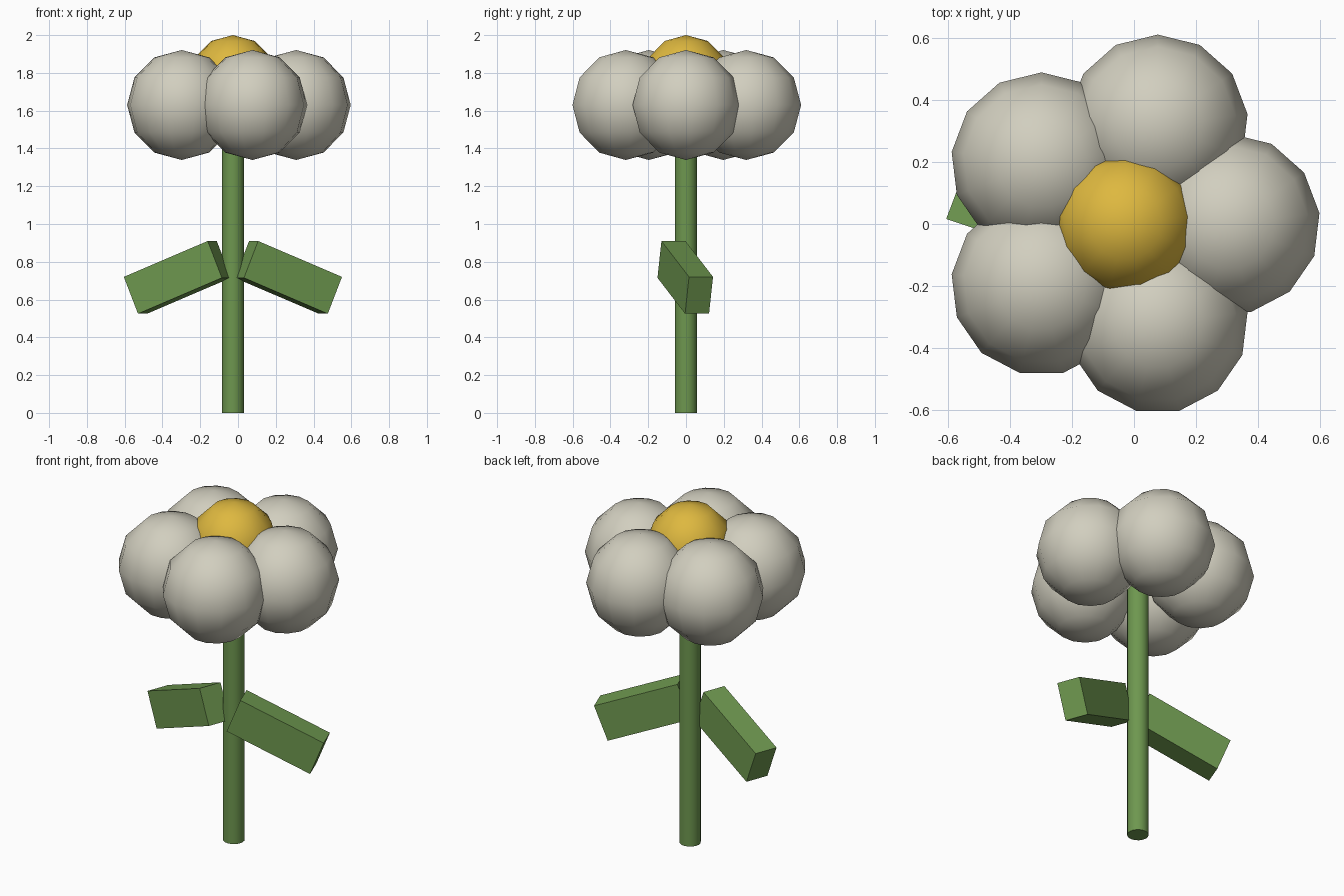
import bpy, bmesh, math
from mathutils import Matrix, Vector

if "Cube" in bpy.data.objects:
    bpy.data.objects.remove(bpy.data.objects["Cube"])

AXIS_X = -0.027          # flower axis is slightly off centre


def material(name, rgb):
    m = bpy.data.materials.new(name)
    m.diffuse_color = (*rgb, 1)
    m.use_nodes = True
    m.node_tree.nodes["Principled BSDF"].inputs["Base Color"].default_value = m.diffuse_color
    return m


WHITE = material("cream white", (0.64, 0.62, 0.52))
YELLOW = material("golden yellow", (0.73, 0.48, 0.05))
GREEN = material("leaf green", (0.155, 0.31, 0.078))


def finish(name, bm, mat, smooth_angle=None):
    bmesh.ops.recalc_face_normals(bm, faces=bm.faces)
    me = bpy.data.meshes.new(name)
    bm.to_mesh(me)
    bm.free()
    me.materials.append(mat)
    ob = bpy.data.objects.new(name, me)
    bpy.context.collection.objects.link(ob)
    if smooth_angle:
        bpy.ops.object.select_all(action='DESELECT')
        ob.select_set(True)
        bpy.context.view_layer.objects.active = ob
        bpy.ops.object.shade_smooth_by_angle(angle=math.radians(smooth_angle))
    return ob


def ball(name, centre, radius, mat):
    bm = bmesh.new()
    bmesh.ops.create_uvsphere(bm, u_segments=13, v_segments=6, radius=radius)
    # turn the ball so that one rim point faces +y
    rim = max(bm.verts, key=lambda v: v.co.xy.length).co
    turn = Matrix.Rotation(math.pi / 2 - math.atan2(rim.y, rim.x), 4, 'Z')
    bmesh.ops.transform(bm, matrix=Matrix.Translation(centre) @ turn, verts=bm.verts)
    finish(name, bm, mat, 60)


# Ring of five round petals
for i in range(5):
    a = math.radians(72 * i)
    ball(f"petal_{i + 1}", (AXIS_X + 0.335 * math.cos(a), 0.335 * math.sin(a), 1.63), 0.291, WHITE)

# Flower centre
ball("flower_centre", (AXIS_X, 0, 1.768), 0.232, YELLOW)

# Stem
bm = bmesh.new()
bmesh.ops.create_cone(bm, cap_ends=True, segments=16, radius1=0.058, radius2=0.058, depth=1.56,
                      matrix=Matrix.Translation((AXIS_X, 0, 0.78)))
finish("stem", bm, GREEN, 40)

# Drooping block leaves, mirrored about the stem: length, thickness and height edges
edges = [Vector((0.444, 0.146, -0.19)), Vector((-0.048, 0.127, 0)), Vector((-0.075, -0.021, -0.195))]
for name, side in (("right_leaf", 1), ("left_leaf", -1)):
    box = Matrix(edges).transposed().to_4x4()
    place = Matrix.Translation((AXIS_X, 0, 0)) @ Matrix.Diagonal((side, 1, 1, 1)) \
        @ Matrix.Translation((0.294, -0.004, 0.7175))
    bm = bmesh.new()
    bmesh.ops.create_cube(bm, size=1, matrix=place @ box)
    finish(name, bm, GREEN)
